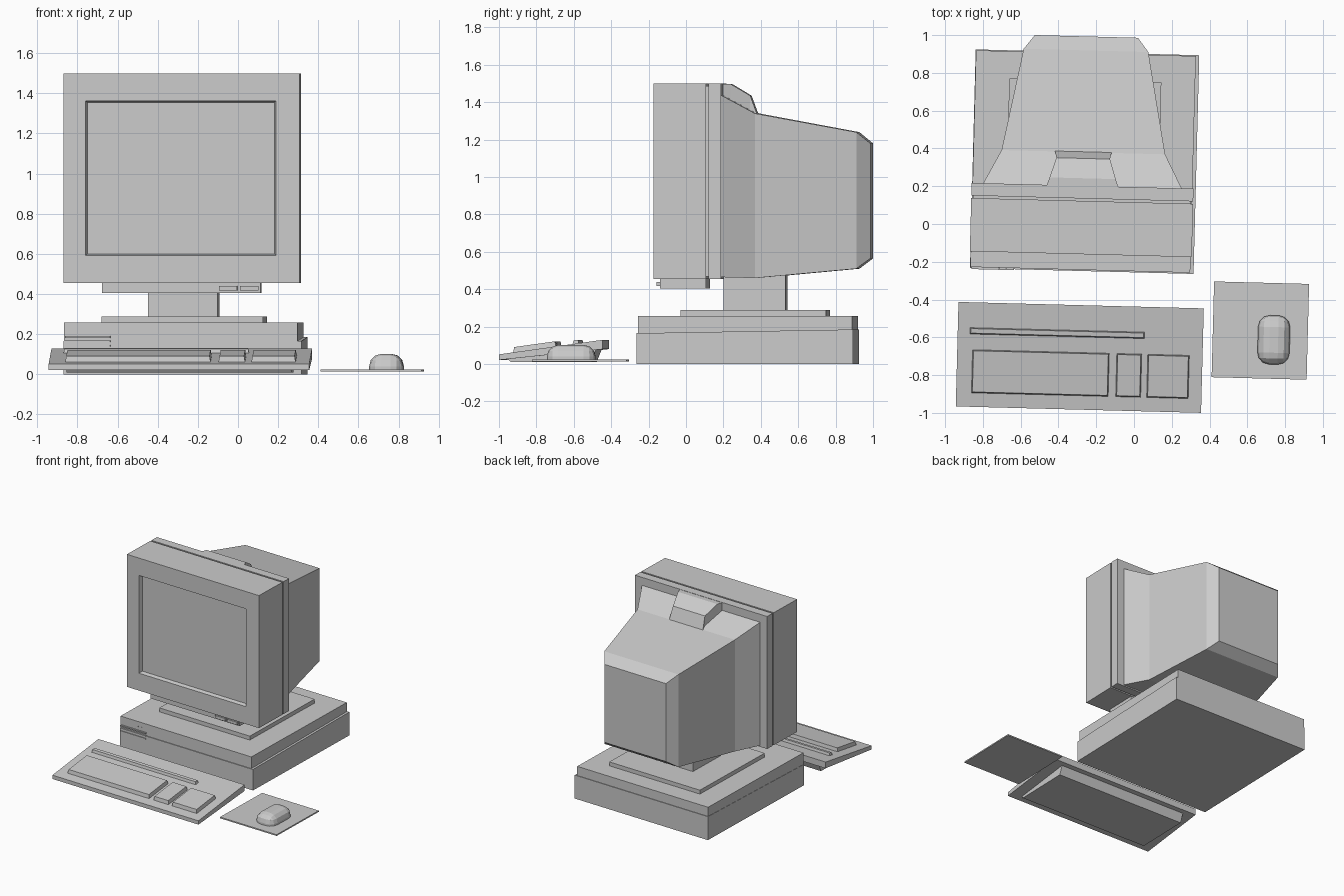
import bpy, bmesh, math
from mathutils import Vector

cube = bpy.data.objects.get("Cube")
if cube:
    bpy.data.objects.remove(cube, do_unlink=True)

TURN = math.radians(-1.5)      # the whole desk set is turned slightly
MID = -0.278                   # centre line of monitor

grey = bpy.data.materials.new("warm_grey_plastic")
grey.use_nodes = True
grey.diffuse_color = (0.6, 0.6, 0.6, 1)
grey.node_tree.nodes["Principled BSDF"].inputs["Base Color"].default_value = (0.6, 0.6, 0.6, 1)


def finish(name, bm):
    bmesh.ops.recalc_face_normals(bm, faces=bm.faces)
    mesh = bpy.data.meshes.new(name)
    bm.to_mesh(mesh)
    bm.free()
    mesh.materials.append(grey)
    obj = bpy.data.objects.new(name, mesh)
    obj.rotation_euler.z = TURN
    bpy.context.collection.objects.link(obj)
    return obj


def loft(name, rings):
    """Skin a list of closed point rings and cap both ends."""
    bm = bmesh.new()
    loops = [[bm.verts.new(p) for p in ring] for ring in rings]
    for a, b in zip(loops, loops[1:]):
        for i in range(len(a)):
            j = (i + 1) % len(a)
            bm.faces.new((a[i], a[j], b[j], b[i]))
    bm.faces.new(loops[0])
    bm.faces.new(loops[-1])
    return finish(name, bm)


def prism(name, x0, x1, profile, taper=0):
    """Extrude a side profile of (y, z) points along x."""
    return loft(name, [[(x, y, z) for y, z in profile] for x in (x0, x1)])


def box(name, x0, x1, y0, y1, z0, z1):
    return prism(name, x0, x1, [(y0, z0), (y1, z0), (y1, z1), (y0, z1)])


def stations(name, rows):
    """Skin rectangles given as (y, half width, bottom, top)."""
    return loft(name, [[(MID - w, y, lo), (MID + w, y, lo), (MID + w, y, hi), (MID - w, y, hi)]
                       for y, w, lo, hi in rows])


# Computer case: lower tray with a sloping seam, slightly smaller lid
prism("case_lower", -0.862, 0.322, [(-0.256, 0), (0.902, 0), (0.902, 0.185), (-0.256, 0.165)])
prism("case_upper", -0.86, 0.304, [(-0.25, 0.16), (0.897, 0.18), (0.897, 0.257), (-0.25, 0.257)])

# Case front details: vent slats and indicator lights
for i in range(3):
    z = 0.138 + i * 0.022
    box(f"vent_slat_{i + 1}", -0.855, -0.63, -0.261, -0.24, z, z + 0.009)
for i in range(2):
    x = -0.71 + i * 0.035
    box(f"indicator_{i + 1}", x, x + 0.008, -0.254, -0.24, 0.216, 0.222)

# Monitor stand
box("stand_plate", -0.68, 0.125, -0.027, 0.753, 0.25, 0.288)
box("stand_neck", -0.453, -0.107, 0.197, 0.53, 0.28, 0.52)

# Monitor frame with recessed screen
frame = box("monitor_frame", -0.865, 0.31, -0.167, 0.115, 0.455, 1.5)
bm = bmesh.new()
bm.from_mesh(frame.data)
bm.faces.ensure_lookup_table()
front = min(bm.faces, key=lambda f: f.calc_center_median().y)
bmesh.ops.inset_region(bm, faces=[front], thickness=0.12)
for v in front.verts:
    v.co.x = -0.756 if v.co.x < MID else 0.194
    v.co.z = 0.592 if v.co.z < 1 else 1.363
bmesh.ops.inset_region(bm, faces=[front], thickness=0.012, depth=-0.028)
bm.to_mesh(frame.data)
bm.free()

# Groove behind the frame and the rear rim
box("frame_groove", -0.853, 0.298, 0.11, 0.135, 0.467, 1.488)
box("frame_rear_rim", -0.865, 0.31, 0.128, 0.195, 0.455, 1.5)

# Tapered tube housing and the raised hump on top of it
stations("tube_housing", [
    (0.19, 0.528, 0.465, 1.44),
    (0.373, 0.433, 0.46, 1.34),
    (0.912, 0.33, 0.51, 1.24),
    (0.986, 0.273, 0.565, 1.18)])
stations("housing_hump", [
    (0.19, 0.19, 1.3, 1.498),
    (0.235, 0.175, 1.3, 1.498),
    (0.34, 0.142, 1.3, 1.435),
    (0.377, 0.15, 1.3, 1.335)])

# Control strip under the screen
box("control_strip", -0.675, 0.115, -0.137, 0.11, 0.405, 0.46)
for i, x in enumerate((-0.09, 0.015)):
    box(f"control_button_{i + 1}", x, x + 0.09, -0.155, -0.13, 0.417, 0.44)


# Keyboard: sloping slab on a wedge foot
def deck(y):
    return 0.052 + (y + 0.99) * 0.14


prism("keyboard_slab", -0.918, 0.381,
      [(-0.99, 0.022), (-0.437, 0.08), (-0.437, deck(-0.437)), (-0.99, deck(-0.99))])
prism("keyboard_foot", -0.83, 0.29,
      [(-0.93, 0.01), (-0.5, 0.01), (-0.47, 0.085), (-0.95, 0.035)])


def key_block(name, x0, x1, y0, y1, rise):
    e = 0.006
    low = [(x0, y0), (x1, y0), (x1, y1), (x0, y1)]
    top = [(x0 + e, y0 + e), (x1 - e, y0 + e), (x1 - e, y1 - e), (x0 + e, y1 - e)]
    loft(name, [[(x, y, deck(y) - 0.005) for x, y in low],
                [(x, y, deck(y) + rise) for x, y in top]])


key_block("letter_keys", -0.838, -0.112, -0.917, -0.687, 0.028)
key_block("cursor_keys", -0.074, 0.06, -0.917, -0.687, 0.028)
key_block("number_keys", 0.09, 0.312, -0.917, -0.687, 0.028)
key_block("function_keys", -0.855, 0.072, -0.606, -0.57, 0.02)

# Mouse mat, and a mouse made from a rounded block cut flat underneath
box("mouse_mat", 0.432, 0.935, -0.8, -0.293, 0.015, 0.025)
bm = bmesh.new()
bmesh.ops.create_cube(bm, size=1)
for v in bm.verts:
    v.co = Vector((0.756 + v.co.x * 0.17, -0.594 + v.co.y * 0.26, 0.022 + v.co.z * 0.16))
bmesh.ops.bevel(bm, geom=bm.edges[:], offset=0.062, segments=3, profile=0.5, affect='EDGES')
cut = bmesh.ops.bisect_plane(bm, geom=bm.verts[:] + bm.edges[:] + bm.faces[:],
                             plane_co=(0, 0, 0.02), plane_no=(0, 0, 1), clear_inner=True)
rim = [g for g in cut["geom_cut"] if isinstance(g, bmesh.types.BMEdge)]
bmesh.ops.contextual_create(bm, geom=rim)
finish("mouse", bm)
